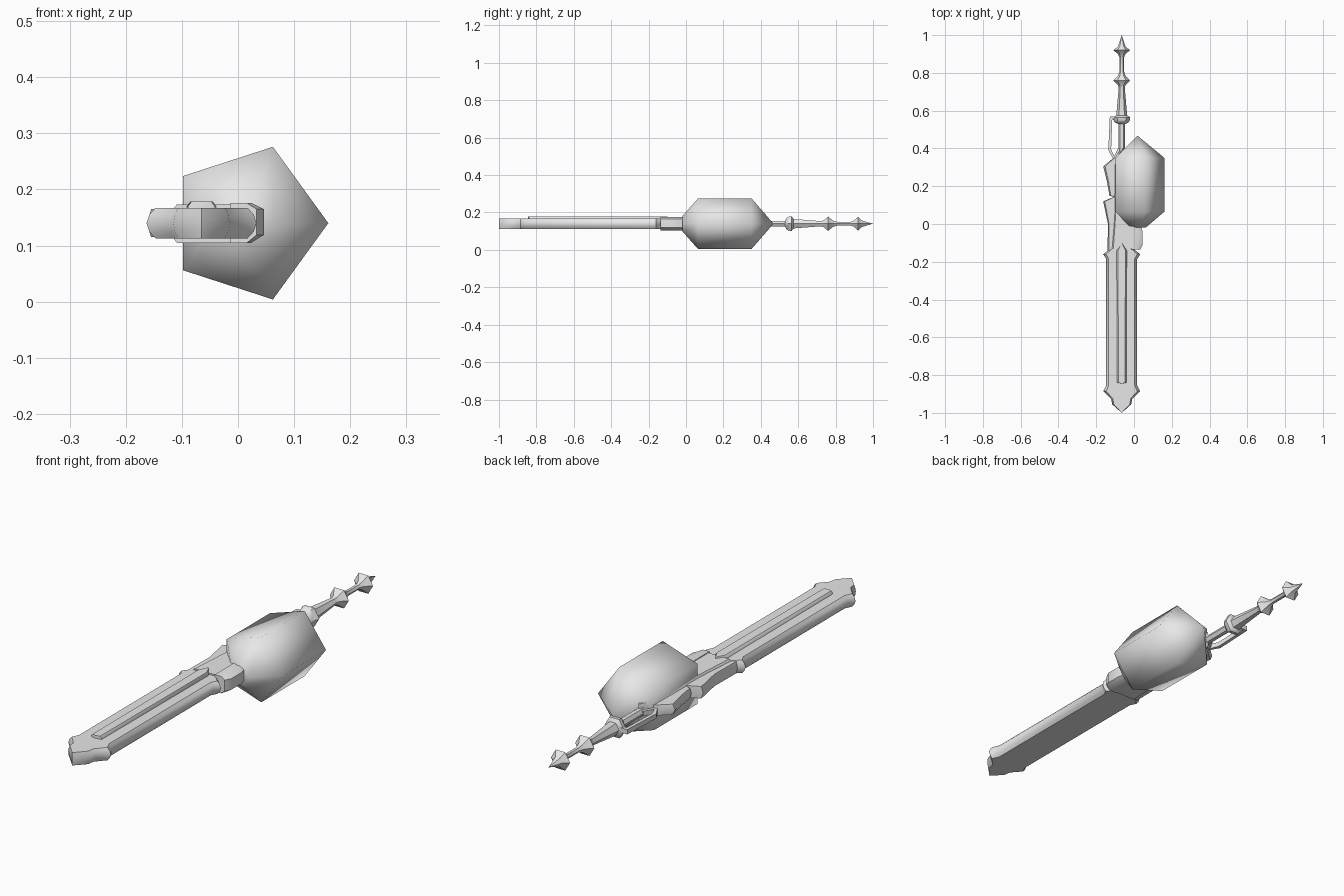
import bpy, bmesh, math

if "Cube" in bpy.data.objects:
    bpy.data.objects.remove(bpy.data.objects["Cube"])

grey = bpy.data.materials.new("light grey")
grey.diffuse_color = (0.8, 0.8, 0.8, 1)
grey.use_nodes = True
grey.node_tree.nodes["Principled BSDF"].inputs["Base Color"].default_value = grey.diffuse_color
CX, CZ = -0.065, 0.14   # axis of blade and handle


def loft(name, rings, angle=40):
    """Skin a list of equal closed rings; end rings are capped."""
    bm = bmesh.new()
    vs = [[bm.verts.new(p) for p in r] for r in rings]
    n = len(rings[0])
    for a, b in zip(vs, vs[1:]):
        for i in range(n):
            j = (i + 1) % n
            bm.faces.new((a[i], a[j], b[j], b[i]))
    bm.faces.new(vs[0][::-1])
    bm.faces.new(vs[-1])
    bmesh.ops.remove_doubles(bm, verts=bm.verts, dist=0.0005)
    bmesh.ops.recalc_face_normals(bm, faces=bm.faces)
    me = bpy.data.meshes.new(name)
    bm.to_mesh(me)
    bm.free()
    me.materials.append(grey)
    ob = bpy.data.objects.new(name, me)
    bpy.context.collection.objects.link(ob)
    bpy.ops.object.select_all(action='DESELECT')
    ob.select_set(True)
    bpy.context.view_layer.objects.active = ob
    bpy.ops.object.shade_smooth_by_angle(angle=math.radians(angle))
    return ob


def plate(name, outline, levels, cx=CX, angle=40):
    """Stack an xy outline at (z, x scale) levels."""
    return loft(name, [[(cx + (x - cx) * s, y, z) for x, y in outline]
                       for z, s in levels], angle)


def mirrored(half):
    """Half outline given as (distance from axis, y), closed by symmetry."""
    right = [(CX + d, y) for d, y in half]
    left = [(CX - d, y) for d, y in reversed(half) if d > 0]
    return right + left


def lathe(name, profile, n, cx, cz, start=0.0, angle=40):
    """Turn (y, radius) points around an axis along y."""
    turn = [start + 2 * math.pi * i / n for i in range(n)]
    return loft(name, [[(cx + r * math.cos(a), y, cz + r * math.sin(a)) for a in turn]
                       for y, r in profile], angle)


# Blade with flared shoulders and stepped tip
plate("blade", mirrored([
    (0, -1.0), (0.05, -0.955), (0.056, -0.925), (0.098, -0.885), (0.082, -0.855),
    (0.082, -0.185), (0.098, -0.16), (0.054, -0.125), (0.05, -0.085), (0, -0.05)]),
    [(0.113, 0.84), (0.125, 0.95), (0.14, 1), (0.155, 0.95), (0.167, 0.84)])

# Raised rib along the blade
plate("blade_rib", mirrored([
    (0, -0.845), (0.024, -0.84), (0.027, -0.14), (0, -0.1)]),
    [(0.16, 1), (0.17, 1), (0.179, 0.72)])

# Guard core and swept side fins
plate("guard_core", [(-0.12, -0.13), (0.0, -0.13), (0.01, 0.02), (0.0, 0.3),
                     (-0.06, 0.4), (-0.1, 0.34), (-0.105, 0.05)],
      [(0.105, 0.8), (0.12, 1), (0.16, 1), (0.173, 0.8)])
plate("guard_fin", [(-0.06, -0.16), (-0.14, -0.14), (-0.138, 0.0), (-0.163, 0.12),
                    (-0.115, 0.14), (-0.06, 0.14)],
      [(0.115, 0.92), (0.14, 1), (0.165, 0.92)], cx=-0.06)
plate("rear_fin", [(-0.06, 0.13), (-0.13, 0.15), (-0.142, 0.22), (-0.163, 0.305),
                   (-0.108, 0.35), (-0.06, 0.36)],
      [(0.118, 0.9), (0.14, 1), (0.162, 0.9)], cx=-0.06)

# Bracket beside the blade root
plate("side_bracket", [(-0.015, -0.135), (0.033, -0.135), (0.046, -0.11),
                       (0.046, -0.045), (0.03, 0.02), (-0.015, 0.02)],
      [(0.105, 0.6), (0.119, 1), (0.165, 1), (0.176, 0.6)], cx=-0.01)

# Five-sided pod
lathe("pod", [(-0.018, 0.045), (0.065, 0.143), (0.35, 0.143), (0.468, 0.0)],
      5, 0.018, CZ, angle=180)

# Spindle handle with finials
lathe("handle", [
    (0.33, 0.017), (0.53, 0.017), (0.535, 0.032), (0.55, 0.045), (0.565, 0.045),
    (0.575, 0.029), (0.72, 0.016), (0.735, 0.02), (0.76, 0.044), (0.785, 0.02),
    (0.81, 0.011), (0.88, 0.011), (0.9, 0.02), (0.92, 0.044), (0.94, 0.02),
    (1.0, 0.0)], 6, CX, CZ)

# Hand loop beside the handle
plate("hand_loop", [
    (-0.07, 0.57), (-0.128, 0.57), (-0.136, 0.39), (-0.105, 0.335), (-0.07, 0.4),
    (-0.085, 0.4), (-0.105, 0.36), (-0.121, 0.395), (-0.115, 0.555), (-0.07, 0.555)],
    [(0.13, 1), (0.15, 1)])
